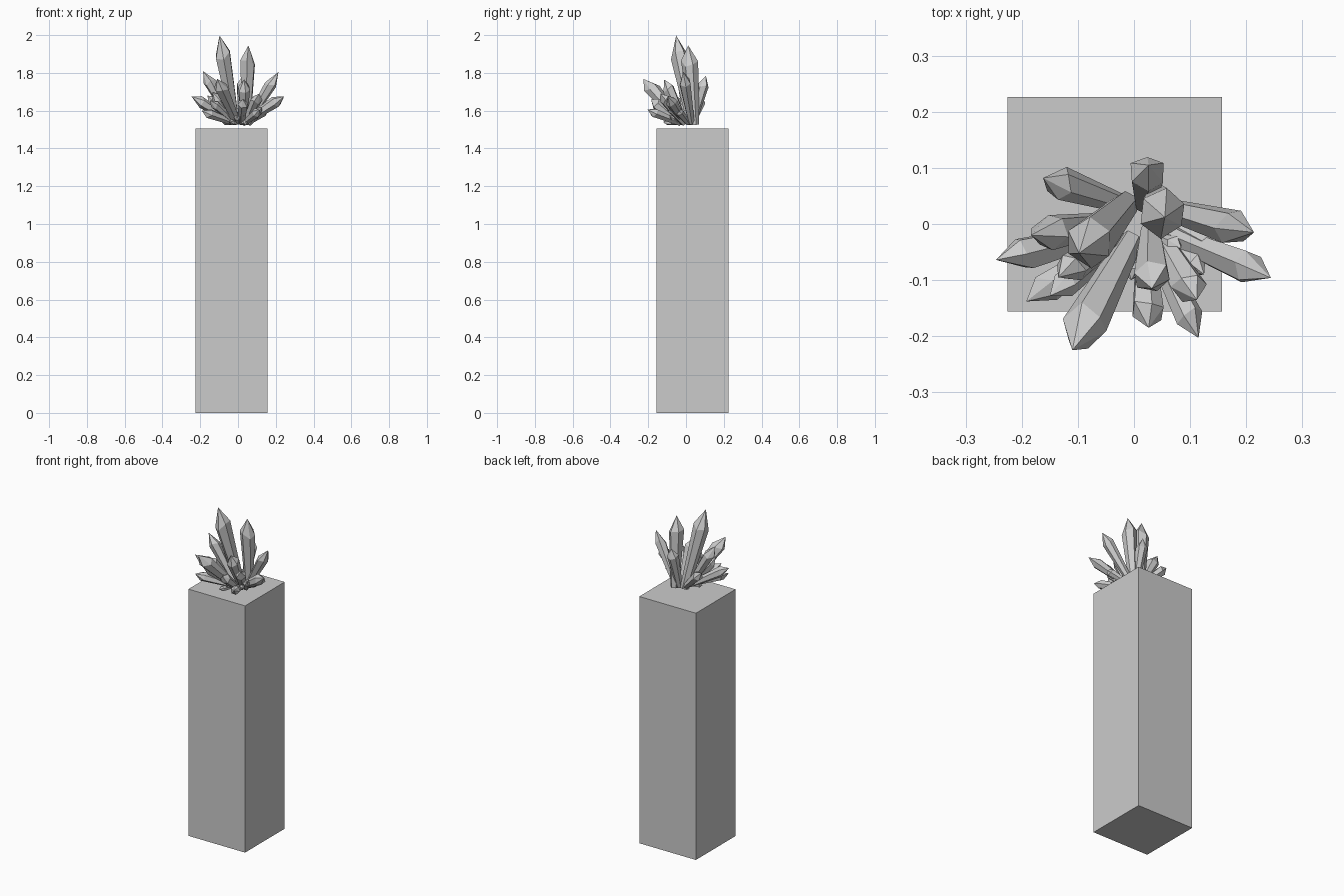
import bpy, bmesh, math, random
from mathutils import Vector

if "Cube" in bpy.data.objects:
    bpy.data.objects.remove(bpy.data.objects["Cube"])

random.seed(4)

# Square pedestal, slightly off-centre behind the crystals
bpy.ops.mesh.primitive_cube_add(size=1, location=(-0.034, 0.035, 0.7525))
pedestal = bpy.context.object
pedestal.name = "pedestal"
pedestal.scale = (0.382, 0.382, 1.505)


def crystal(name, base, tip, r, sides=6, waist=0.55, shoulder=0.78):
    """Hexagonal shard: narrow root, widest at the shoulder, faceted off-centre point."""
    base, tip = Vector(base), Vector(tip)
    axis = tip - base
    quat = axis.to_track_quat('Z', 'Y')
    length = axis.length
    turn = random.uniform(0, math.pi / 3)
    widths = [random.uniform(0.9, 1.08) for _ in range(sides)]
    bm = bmesh.new()
    rings = []
    for t, f in ((0, waist), (shoulder, 1.0)):
        ring = []
        for i in range(sides):
            a = turn + math.tau * i / sides
            h = t + (random.uniform(-0.05, 0.05) if t else 0)
            p = Vector((math.cos(a) * r * f * widths[i],
                        math.sin(a) * r * f * widths[i], h * length))
            ring.append(bm.verts.new(base + quat @ p))
        rings.append(ring)
    top = bm.verts.new(tip)
    for i in range(sides):
        j = (i + 1) % sides
        bm.faces.new((rings[0][i], rings[0][j], rings[1][j], rings[1][i]))
        bm.faces.new((rings[1][i], rings[1][j], top))
    bm.faces.new(rings[0][::-1])
    mesh = bpy.data.meshes.new(name)
    bm.to_mesh(mesh)
    bm.free()
    obj = bpy.data.objects.new(name, mesh)
    bpy.context.collection.objects.link(obj)


# Large shards: root, point, radius
large = [
    ((-0.015, 0.035, 1.53), (-0.098, -0.052, 1.998), 0.047),
    ((0.045, 0.045, 1.525), (0.055, 0.012, 1.945), 0.043),
    ((0.02, 0.035, 1.53), (0.026, 0.105, 1.785), 0.033),
    ((0.05, 0.03, 1.535), (0.214, -0.015, 1.805), 0.033),
    ((0.04, -0.01, 1.54), (0.244, -0.096, 1.675), 0.032),
    ((-0.005, -0.03, 1.54), (-0.11, -0.225, 1.768), 0.041),
    ((0.03, -0.01, 1.54), (0.032, -0.115, 1.765), 0.034),
    ((-0.03, 0.005, 1.54), (-0.184, -0.02, 1.808), 0.034),
    ((-0.02, 0.035, 1.54), (-0.162, 0.082, 1.68), 0.032),
    ((-0.03, -0.01, 1.54), (-0.246, -0.064, 1.675), 0.031),
]
for n, (b, t, r) in enumerate(large):
    crystal(f"large_crystal_{n + 1}", b, t, r)

# Medium shards filling the front and sides
medium = [
    ((0.02, -0.04, 1.54), (0.026, -0.185, 1.66), 0.031),
    ((0.03, -0.03, 1.535), (0.115, -0.203, 1.605), 0.026),
    ((0.045, -0.02, 1.54), (0.112, -0.135, 1.69), 0.029),
    ((-0.03, -0.03, 1.54), (-0.192, -0.138, 1.60), 0.028),
    ((-0.03, -0.02, 1.54), (-0.135, -0.095, 1.70), 0.028),
    ((-0.02, -0.03, 1.54), (-0.15, -0.128, 1.655), 0.024),
    ((0.05, 0.01, 1.535), (0.16, -0.05, 1.61), 0.024),
    ((0.06, -0.01, 1.53), (0.125, -0.09, 1.62), 0.022),
]
for n, (b, t, r) in enumerate(medium):
    crystal(f"medium_crystal_{n + 1}", b, t, r, waist=0.6)

# Tiny shards fanned around the front of the root
for n in range(9):
    a = math.radians(195 + n * 18)
    d = Vector((math.cos(a), math.sin(a), 0))
    root = Vector((0.0, -0.01, 1.535)) + d * 0.025
    reach = 0.065 + 0.03 * (n % 2)
    crystal(f"small_crystal_{n + 1}", root,
            root + d * reach + Vector((0, 0, 0.005 + 0.03 * (n % 3))), 0.016, waist=0.7)
